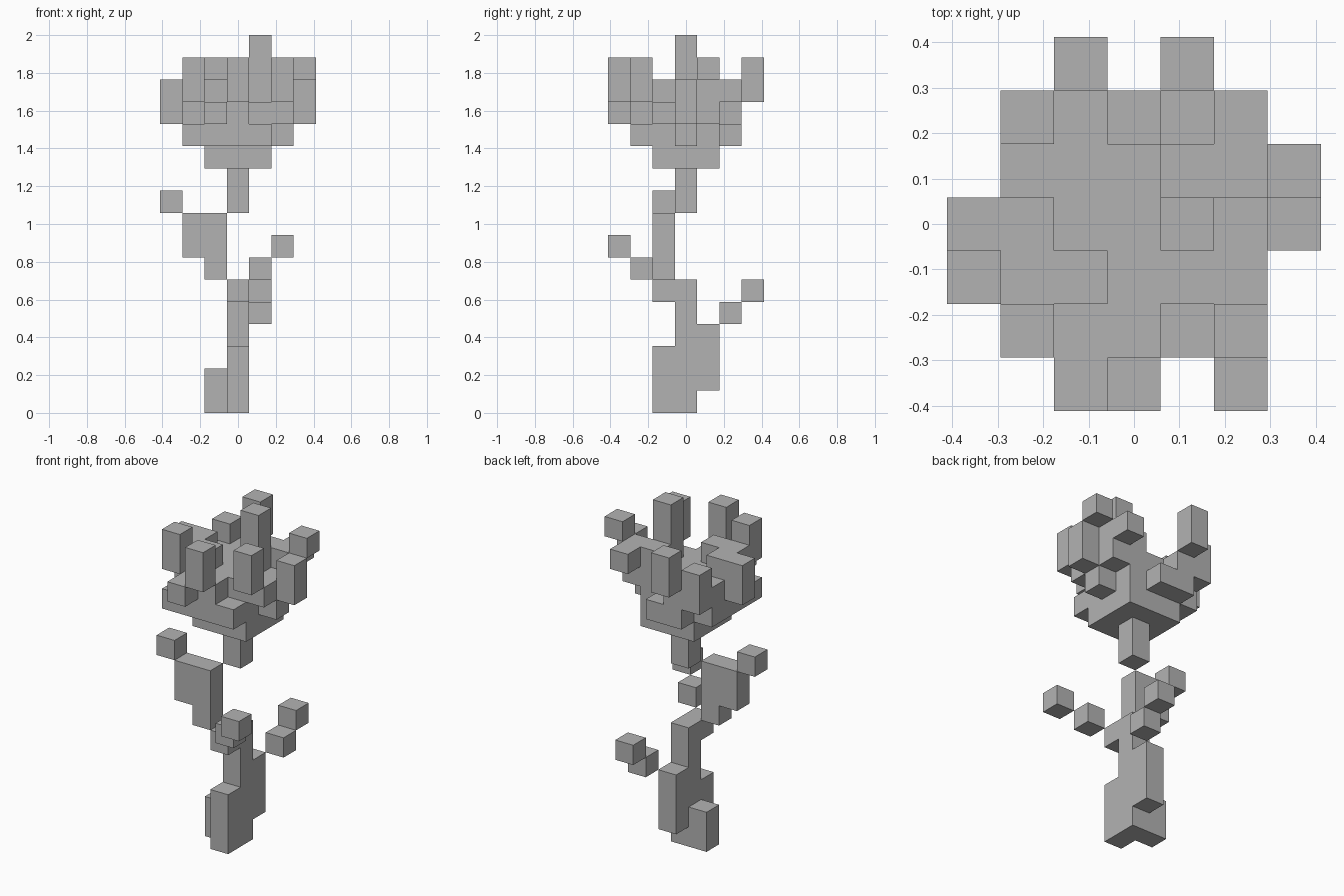
import bpy
import bmesh
from mathutils import Vector

default_cube = bpy.data.objects.get("Cube")
if default_cube:
    bpy.data.objects.remove(default_cube, do_unlink=True)

LAYERS = 17
UNIT = 2.0 / LAYERS


def span(value):
    """Turn a single index or a (low, high) pair into a range."""
    low, high = value if isinstance(value, tuple) else (value, value)
    return range(low, high + 1)


def block(x, y, z):
    """Grid cells filled by one rectangular block."""
    return {(i, j, k) for i in span(x) for j in span(y) for k in span(z)}


def mirrored_axes():
    """The six directions in which a cell can be exposed."""
    for axis in range(3):
        for sign in (-1, 1):
            direction = [0, 0, 0]
            direction[axis] = sign
            yield axis, Vector(direction)


def build_part(name, cells, occupied, material):
    """Make one object from the exposed sides of its cells."""
    bm = bmesh.new()
    for cell in sorted(cells):
        centre = Vector(cell) + Vector((0, 0, 0.5))
        for axis, normal in mirrored_axes():
            neighbour = tuple(int(c + n) for c, n in zip(cell, normal))
            if neighbour in occupied:
                continue
            side = Vector((0, 0, 0))
            side[(axis + 1) % 3] = 0.5
            other = normal.cross(side)
            middle = centre + normal * 0.5
            corners = (side + other, other - side, -side - other, side - other)
            bm.faces.new([bm.verts.new((middle + c) * UNIT) for c in corners])
    bmesh.ops.remove_doubles(bm, verts=bm.verts, dist=UNIT / 100)
    mesh = bpy.data.meshes.new(name)
    bm.to_mesh(mesh)
    bm.free()
    mesh.materials.append(material)
    part = bpy.data.objects.new(name, mesh)
    bpy.context.collection.objects.link(part)


# One plain grey for everything
grey = bpy.data.materials.new("plain grey")
grey.use_nodes = True
colour = (0.45, 0.45, 0.45, 1.0)
grey.diffuse_color = colour
grey.node_tree.nodes["Principled BSDF"].inputs["Base Color"].default_value = colour

parts = {}

# Trunk with its buttresses
parts["trunk"] = (
    block(0, 0, (0, 5))
    | block(0, -1, (0, 2))
    | block(0, 1, (1, 3))
    | block(-1, 0, (0, 1))
    | block(0, -1, 5)
)

# Leaning middle stem and the offshoots
parts["bent_stem"] = block(-1, -1, (6, 8)) | block(-2, -1, (7, 8))
parts["bent_stem_tip"] = block(-3, -1, 9)
parts["front_leaf"] = block(1, -2, 6) | block(2, -3, 7)
parts["back_leaf"] = block(1, 2, 4) | block(1, 3, 5)
parts["upper_stem"] = block(0, 0, (9, 10))

# Solid cup at the base of the bloom
parts["bloom_cup"] = block((-1, 1), (-1, 1), (11, 13))

# Rim around the cup
parts["bloom_rim"] = (
    block((-2, 1), -2, 12)
    | block((-1, 0), -2, 13)
    | block(-2, (-1, 1), (12, 13))
    | block((-1, 0), 2, 12)
    | block(-1, 2, 13)
    | block(2, 0, 12)
    | block(2, (-1, 1), 13)
)

# Upright petals, going round the bloom
parts["front_petal"] = block(0, -3, (14, 15))
parts["front_stub"] = block(-1, -3, 13)
parts["front_left_petal"] = block(2, -2, (14, 15))
parts["front_right_petal"] = block(-2, -2, (14, 15))
parts["right_petal"] = (
    block(-3, 0, (13, 14)) | block(-2, (-1, 0), 14) | block(-1, -1, 14)
)
parts["left_petal"] = block(3, 0, (13, 14)) | block(3, 1, 15)
parts["back_left_petal"] = block((1, 2), 1, 14) | block(2, 2, 14)
parts["back_right_petal"] = block(-2, 2, (13, 14))
parts["back_petal"] = block(-1, 3, (14, 15))
parts["pistil"] = block(1, 0, (14, 16))

occupied = set().union(*parts.values())
for part_name, part_cells in parts.items():
    build_part(part_name, part_cells, occupied, grey)
